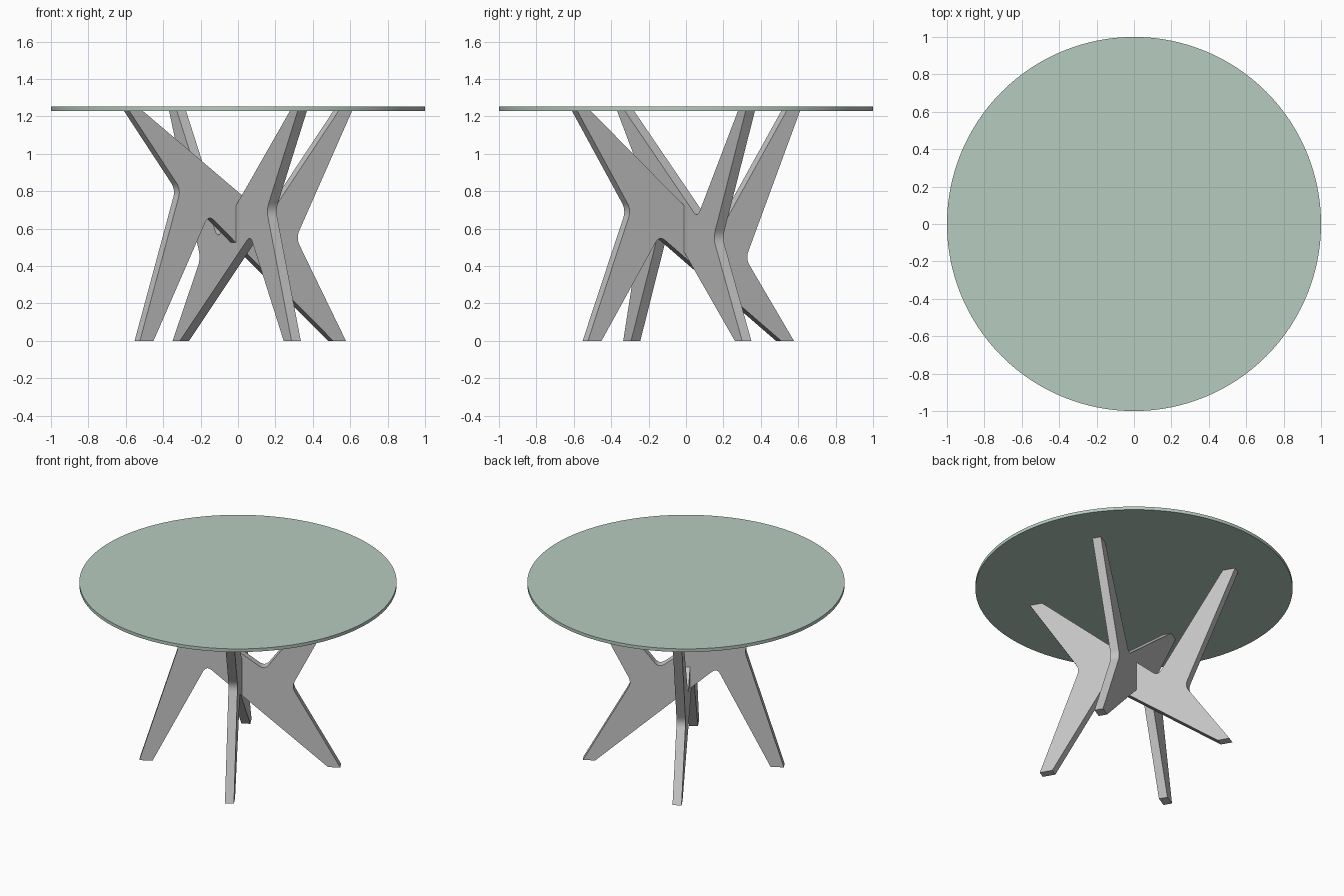
import bpy, bmesh, math
from mathutils import Vector

cube = bpy.data.objects.get("Cube")
if cube:
    bpy.data.objects.remove(cube)

LEG_TOP = 1.23      # underside of the table top
THICK = 0.057       # thickness of the leg plates


def material(name, rgb):
    mat = bpy.data.materials.new(name)
    mat.use_nodes = True
    color = (*rgb, 1.0)
    mat.diffuse_color = color
    mat.node_tree.nodes["Principled BSDF"].inputs["Base Color"].default_value = color
    return mat


def finish(bm, name, mat):
    bmesh.ops.recalc_face_normals(bm, faces=bm.faces)
    mesh = bpy.data.meshes.new(name)
    bm.to_mesh(mesh)
    bm.free()
    mesh.materials.append(mat)
    obj = bpy.data.objects.new(name, mesh)
    bpy.context.collection.objects.link(obj)
    bpy.ops.object.select_all(action='DESELECT')
    obj.select_set(True)
    bpy.context.view_layer.objects.active = obj
    bpy.ops.object.shade_smooth_by_angle(angle=math.radians(30))
    return obj


def rounded(outline, size=0.045, steps=8):
    """Round the inner corners, which are every third point."""
    result = []
    for i, point in enumerate(outline):
        p = Vector(point)
        if i % 3 != 2:
            result.append(p)
            continue
        before = Vector(outline[i - 1])
        after = Vector(outline[(i + 1) % len(outline)])
        a = p + (before - p).normalized() * size
        b = p + (after - p).normalized() * size
        for k in range(steps + 1):
            t = k / steps
            result.append(a * (1 - t) ** 2 + p * 2 * t * (1 - t) + b * t ** 2)
    return result


def leg_plate(name, angle, drop, waist_left, waist_right, notch, mat):
    """Upright four-armed plate; two points per arm end, then an inner corner."""
    outline = [
        (-0.688, LEG_TOP), (-0.605, LEG_TOP), (0.17, 0.66 - drop),
        (0.605, LEG_TOP), (0.688, LEG_TOP), (waist_right, 0.55 - drop),
        (0.65, 0), (0.572, 0), (notch, 0.674 - drop),
        (-0.538, 0), (-0.622, 0), (waist_left, 0.81 - drop),
    ]
    bm = bmesh.new()
    verts = [bm.verts.new((p.x, -THICK / 2, p.y)) for p in rounded(outline)]
    face = bm.faces.new(verts)
    ext = bmesh.ops.extrude_face_region(bm, geom=[face])
    moved = [g for g in ext["geom"] if isinstance(g, bmesh.types.BMVert)]
    bmesh.ops.translate(bm, verts=moved, vec=(0, THICK, 0))
    obj = finish(bm, name, mat)
    obj.rotation_euler.z = math.radians(angle)
    return obj


grey = material("grey_leg", (0.56, 0.56, 0.56))
green = material("pale_green_glass", (0.47, 0.60, 0.52))

# Two crossing leg plates
leg_plate("high_waist_legs", 30, 0.0, -0.37, 0.342, -0.198, grey)
leg_plate("low_waist_legs", 120, 0.11, -0.355, 0.352, -0.18, grey)

# Round table top
bm = bmesh.new()
bmesh.ops.create_cone(bm, cap_ends=True, segments=128, radius1=1, radius2=1, depth=0.022)
bmesh.ops.translate(bm, verts=bm.verts, vec=(0, 0, LEG_TOP + 0.011))
finish(bm, "table_top", green)
